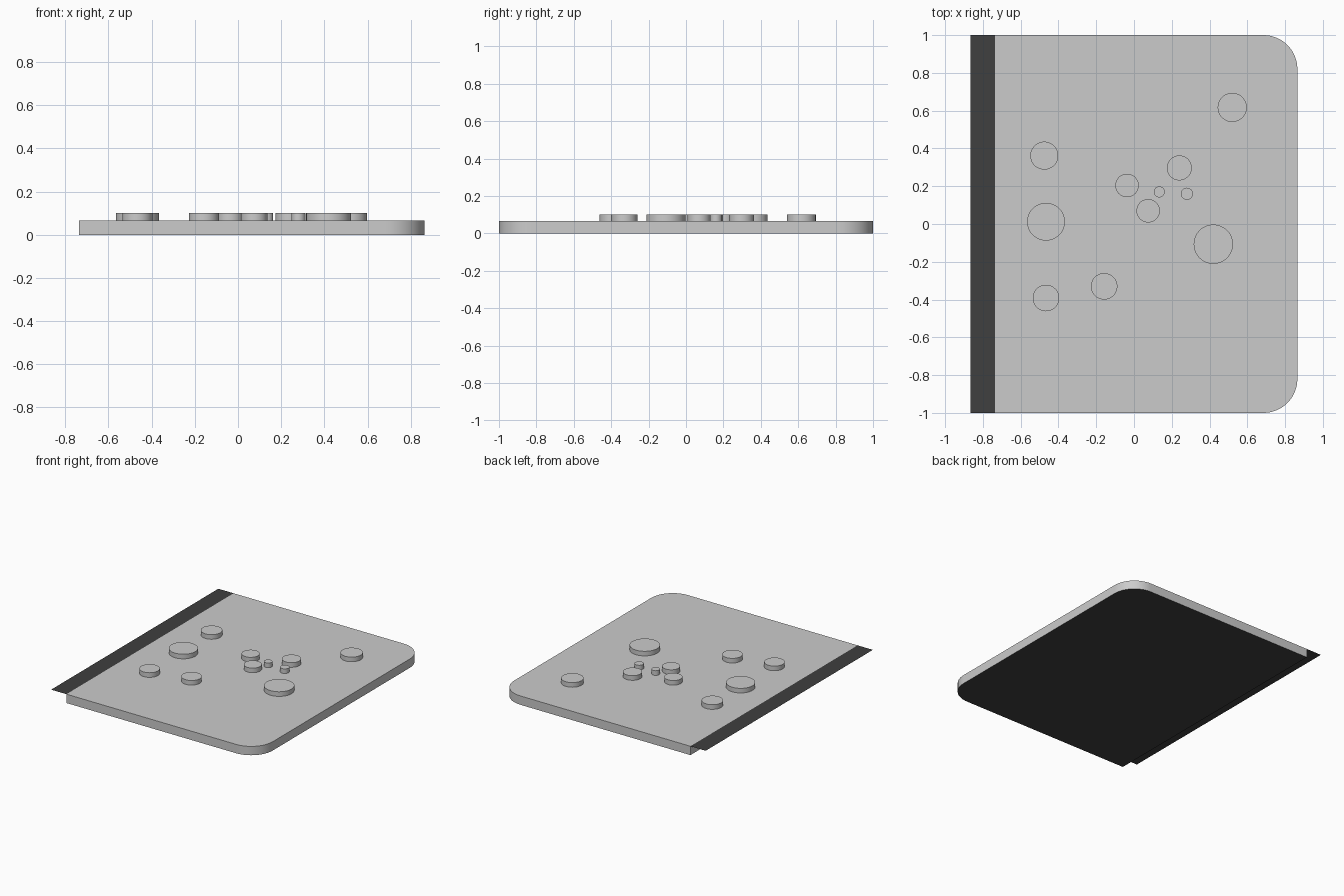
import bpy
import bmesh
from math import sin, cos, pi

cube = bpy.data.objects.get("Cube")
if cube:
    bpy.data.objects.remove(cube, do_unlink=True)

THICK, PEG_TOP = 0.067, 0.102
LEFT, SEAM, RIGHT, HALF_Y = -0.865, -0.737, 0.865, 1.0
CORNER = 0.18


def material(name, value):
    mat = bpy.data.materials.new(name)
    mat.use_nodes = True
    colour = (value, value, value, 1)
    mat.diffuse_color = colour
    mat.node_tree.nodes["Principled BSDF"].inputs["Base Color"].default_value = colour
    return mat


grey = material("light grey", 0.6)
dark = material("charcoal", 0.05)


def make_object(name, bm, mats):
    mesh = bpy.data.meshes.new(name)
    bm.to_mesh(mesh)
    bm.free()
    obj = bpy.data.objects.new(name, mesh)
    bpy.context.collection.objects.link(obj)
    for mat in mats:
        mesh.materials.append(mat)
    bpy.ops.object.select_all(action="DESELECT")
    obj.select_set(True)
    bpy.context.view_layer.objects.active = obj
    bpy.ops.object.shade_smooth_by_angle()
    return obj


def prism(outline, low, high):
    """Closed solid from a counter-clockwise outline."""
    bm = bmesh.new()
    face = bm.faces.new([bm.verts.new((x, y, low)) for x, y in outline])
    top = bmesh.ops.extrude_face_region(bm, geom=[face], use_keep_orig=True)
    for v in top["geom"]:
        if isinstance(v, bmesh.types.BMVert):
            v.co.z = high
    bmesh.ops.recalc_face_normals(bm, faces=bm.faces[:])
    return bm


def arc(cx, cy, radius, start, sweep, steps):
    return [(cx + radius * cos(start + sweep * i / steps),
             cy + radius * sin(start + sweep * i / steps)) for i in range(steps + 1)]


# Board: square at the flange side, rounded on the other, dark underneath
outline = [(SEAM, HALF_Y), (SEAM, -HALF_Y)]
outline += arc(RIGHT - CORNER, CORNER - HALF_Y, CORNER, -pi / 2, pi / 2, 16)
outline += arc(RIGHT - CORNER, HALF_Y - CORNER, CORNER, 0, pi / 2, 16)
board = prism(outline, 0, THICK)
for f in board.faces:
    f.material_index = 1 if f.normal.z < -0.5 else 0
make_object("board", board, [grey, dark])

# Flange: a thin sheet level with the top of the board
flange = bmesh.new()
flange.faces.new([flange.verts.new((x, y, THICK)) for x, y in
                  ((LEFT, -HALF_Y), (SEAM, -HALF_Y), (SEAM, HALF_Y), (LEFT, HALF_Y))])
make_object("flange", flange, [dark])

# Round pegs: x, y, radius
pegs = [
    (0.52, 0.617, 0.077), (-0.475, 0.362, 0.074), (-0.037, 0.204, 0.062),
    (0.24, 0.297, 0.066), (0.134, 0.17, 0.029), (0.28, 0.16, 0.032),
    (0.075, 0.07, 0.062), (-0.466, 0.012, 0.1), (0.42, -0.107, 0.104),
    (-0.466, -0.392, 0.07), (-0.158, -0.33, 0.07),
]
for i, (x, y, radius) in enumerate(pegs, 1):
    circle = arc(x, y, radius, 0, 2 * pi, 48)[:-1]
    make_object(f"peg_{i}", prism(circle, THICK, PEG_TOP), [grey])
